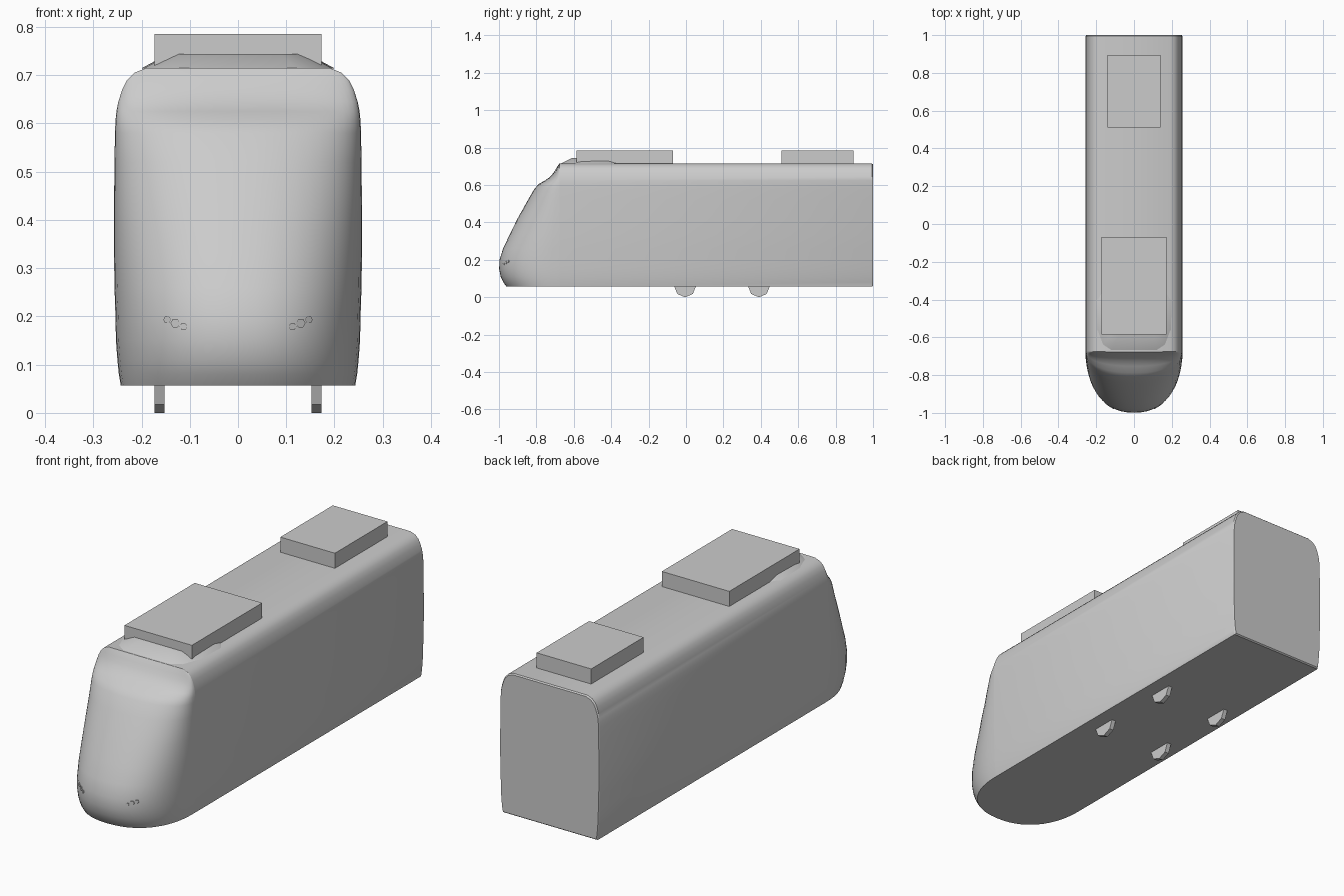
import bpy, bmesh, math
from mathutils import Vector

cube = bpy.data.objects.get("Cube")
if cube:
    bpy.data.objects.remove(cube)

grey = bpy.data.materials.new("plain grey")
grey.use_nodes = True
COLOUR = (0.6, 0.6, 0.6, 1)
grey.diffuse_color = COLOUR
grey.node_tree.nodes["Principled BSDF"].inputs["Base Color"].default_value = COLOUR

SEAM = -0.675   # where the nose joins the carriage
POWER = 2 / 2.25

# Height, half width of the carriage, length of the nose
ROWS = [(.057, .243, .285), (.08, .247, .302), (.11, .25, .316), (.15, .253, .324),
        (.2, .254, .322), (.26, .256, .303), (.33, .257, .27), (.42, .257, .226),
        (.52, .256, .17), (.58, .255, .135), (.605, .254, .113), (.625, .252, .078),
        (.645, .248, .05), (.67, .24, .03), (.69, .23, .018), (.705, .215, .009),
        (.715, .19, .002)]


def make(name, bm, smooth=False):
    bmesh.ops.recalc_face_normals(bm, faces=bm.faces)
    mesh = bpy.data.meshes.new(name)
    bm.to_mesh(mesh)
    bm.free()
    mesh.materials.append(grey)
    obj = bpy.data.objects.new(name, mesh)
    bpy.context.collection.objects.link(obj)
    if smooth:
        bpy.ops.object.select_all(action='DESELECT')
        obj.select_set(True)
        bpy.context.view_layer.objects.active = obj
        bpy.ops.object.shade_smooth_by_angle(angle=math.radians(35))
    return obj


def loft(name, rings, closed, caps, smooth=True):
    bm = bmesh.new()
    loops = [[bm.verts.new(p) for p in ring] for ring in rings]
    n = len(loops[0])
    for a, b in zip(loops, loops[1:]):
        for i in range(n if closed else n - 1):
            j = (i + 1) % n
            bm.faces.new((a[i], a[j], b[j], b[i]))
    for c in caps:
        bm.faces.new(loops[c])
    return make(name, bm, smooth)


def box(name, x, y0, y1, z0, z1):
    corners = [(-x, y0), (x, y0), (x, y1), (-x, y1)]
    return loft(name, [[(a, b, z) for a, b in corners] for z in (z0, z1)],
                True, (0, -1), False)


# Long carriage with a slightly eased rear edge
def section(y, scale=1):
    half = [(w * scale, z) for z, w, d in ROWS]
    outline = half + [(-x, z) for x, z in reversed(half)]
    return [(x, y, .386 + (z - .386) * scale) for x, z in outline]


loft("carriage", [section(SEAM), section(.994), section(1, .985)], True, (0, -1))


# Rounded, sloping nose
def nose_point(row, t):
    z, w, d = row
    c, s = math.cos(t), max(math.sin(t), 0)
    return (math.copysign(w * abs(c) ** POWER, c), SEAM - d * s ** POWER, z)


STEPS = 28
loft("nose", [[nose_point(r, math.pi * i / STEPS) for i in range(STEPS + 1)]
              for r in ROWS], False, (0, -1))


# Fairing at the front of the roof
half_low = [(.12, -.67), (.165, -.64), (.195, -.56), (.2, -.41), (.175, -.37)]
half_high = [(.09, -.61), (.12, -.59), (.14, -.55), (.145, -.43), (.13, -.4)]
rings = []
for half, z in ((half_low, .714), (half_high, .744)):
    rings.append([(x, y, z) for x, y in half] + [(-x, y, z) for x, y in reversed(half)])
loft("roof_fairing", rings, True, (0, -1))

# Roof equipment boxes
box("front_roof_box", .173, -.585, -.07, .71, .785)
box("rear_roof_box", .14, .51, .895, .71, .785)

# Eight-sided wheels
for side, sx in (("left", 1), ("right", -1)):
    for place, y in (("front", -.005), ("rear", .39)):
        rings = [[(sx * x, y + .058 * math.cos(k * math.pi / 4),
                   .058 + .058 * math.sin(k * math.pi / 4)) for k in range(8)]
                 for x in (.152, .173)]
        loft(f"{side}_{place}_wheel", rings, True, (0, -1), False)


# Small six-sided lamps lying on the nose
def nose_y(x, z):
    for (z0, w0, d0), (z1, w1, d1) in zip(ROWS, ROWS[1:]):
        if z0 <= z <= z1:
            f = (z - z0) / (z1 - z0)
            w, d = w0 + (w1 - w0) * f, d0 + (d1 - d0) * f
            n = 2 / POWER
            return SEAM - d * (1 - (abs(x) / w) ** n) ** (1 / n)


for side, sx in (("left", 1), ("right", -1)):
    for i, (x, z, r) in enumerate([(.113, .179, .008), (.13, .186, .01), (.147, .193, .008)]):
        rim = []
        for k in range(6):
            px = sx * x + r * math.cos(k * math.pi / 3)
            pz = z + r * math.sin(k * math.pi / 3)
            rim.append(Vector((px, nose_y(px, pz), pz)))
        out = Vector((0, -.003, 0))
        loft(f"{side}_lamp_{i + 1}", [[p - out for p in rim], [p + out for p in rim]],
             True, (0, -1), False)
